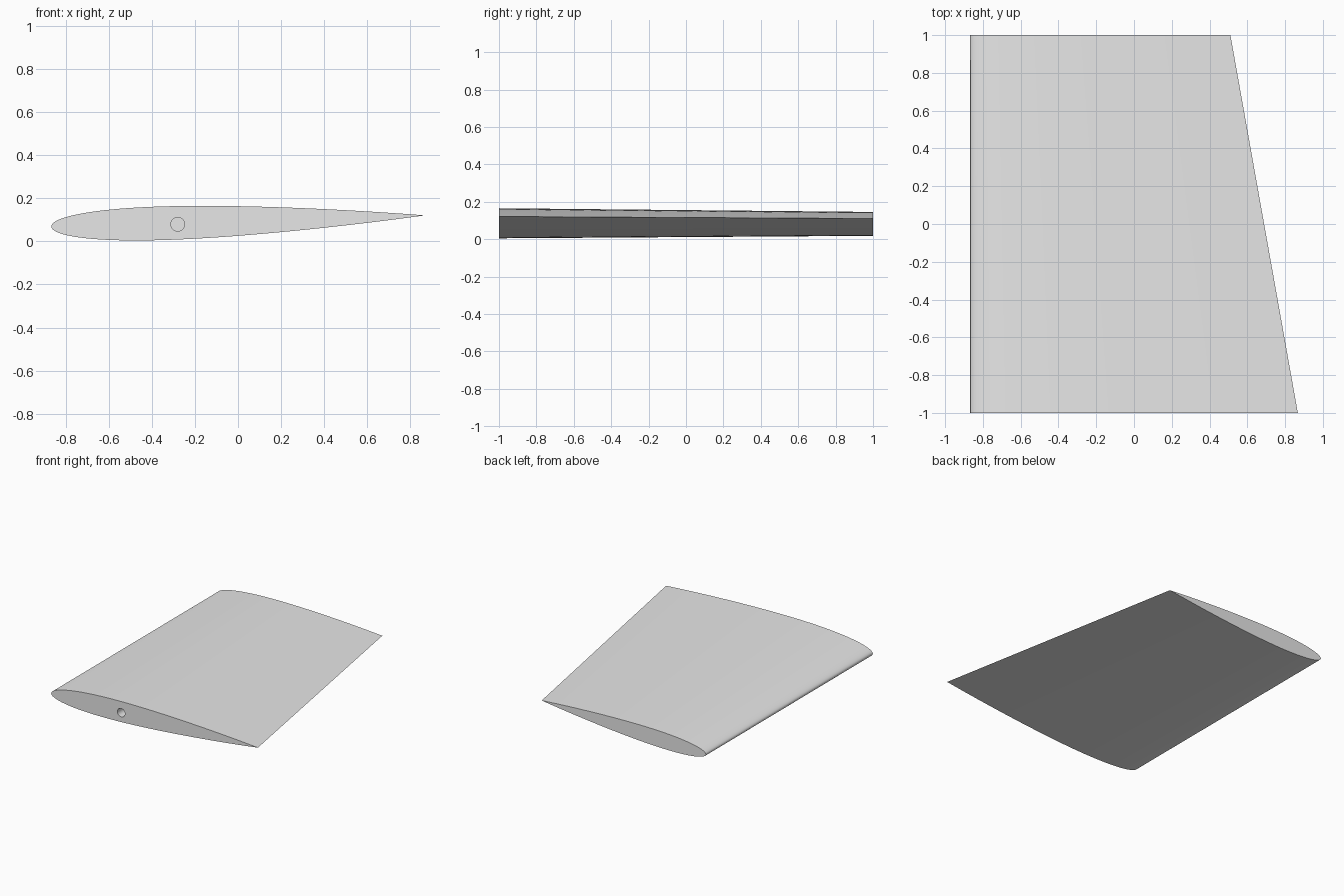
import bpy
import bmesh
import math

cube = bpy.data.objects.get("Cube")
if cube:
    bpy.data.objects.remove(cube, do_unlink=True)

# Single plain grey finish
grey = bpy.data.materials.new("light_grey")
grey.use_nodes = True
colour = (0.8, 0.8, 0.8, 1.0)
grey.diffuse_color = colour
grey.node_tree.nodes["Principled BSDF"].inputs["Base Color"].default_value = colour

STEPS = 56             # points along each side of the section
THICKNESS = 0.09       # relative to the chord
PITCH = math.atan(0.03)
LEAD_X, LEAD_Z = -0.867, 0.069


def half_thickness(t):
    """Symmetric section with a closed trailing edge, unit chord."""
    return 5 * THICKNESS * (0.2969 * math.sqrt(t) - 0.126 * t - 0.3516 * t**2
                            + 0.2843 * t**3 - 0.1036 * t**4)


def section(chord):
    """Closed loop of (x, z): trailing edge, top, nose, underside."""
    ts = [0.5 - 0.5 * math.cos(math.pi * i / STEPS) for i in range(STEPS + 1)]
    loop = [(t, half_thickness(t)) for t in reversed(ts)]
    loop += [(t, -half_thickness(t)) for t in ts[1:-1]]
    c, s = math.cos(PITCH), math.sin(PITCH)
    return [(LEAD_X + chord * (t * c - h * s), LEAD_Z + chord * (t * s + h * c))
            for t, h in loop]


def add_object(name, bm):
    bmesh.ops.recalc_face_normals(bm, faces=bm.faces)
    mesh = bpy.data.meshes.new(name)
    bm.to_mesh(mesh)
    bm.free()
    mesh.materials.append(grey)
    obj = bpy.data.objects.new(name, mesh)
    bpy.context.collection.objects.link(obj)
    return obj


# Tapered panel lofted between the wide front end and narrow back end
bm = bmesh.new()
ends = [[bm.verts.new((x, y, z)) for x, z in section(chord)]
        for y, chord in ((-1.0, 1.735), (1.0, 1.378))]
count = len(ends[0])
for i in range(count):
    j = (i + 1) % count
    bm.faces.new((ends[0][i], ends[0][j], ends[1][j], ends[1][i]))
for end in ends:
    bm.faces.new(end)
panel = add_object("tapered_wing_panel", bm)

# Blind round socket in the front end
bm = bmesh.new()
bmesh.ops.create_cone(bm, cap_ends=True, segments=32, radius1=0.032,
                      radius2=0.032, depth=0.6)
cutter = add_object("socket_cutter", bm)
cutter.rotation_euler.x = math.pi / 2
cutter.location = (-0.28, -1.0, 0.08)
cutter.hide_render = True

cut = panel.modifiers.new("socket", 'BOOLEAN')
cut.operation = 'DIFFERENCE'
cut.solver = 'EXACT'
cut.object = cutter

bpy.ops.object.select_all(action='DESELECT')
panel.select_set(True)
bpy.context.view_layer.objects.active = panel
bpy.ops.object.modifier_apply(modifier=cut.name)
bpy.data.objects.remove(cutter, do_unlink=True)

# Smooth skin with crisp ends and trailing edge
bpy.ops.object.shade_smooth_by_angle(angle=math.radians(35))
